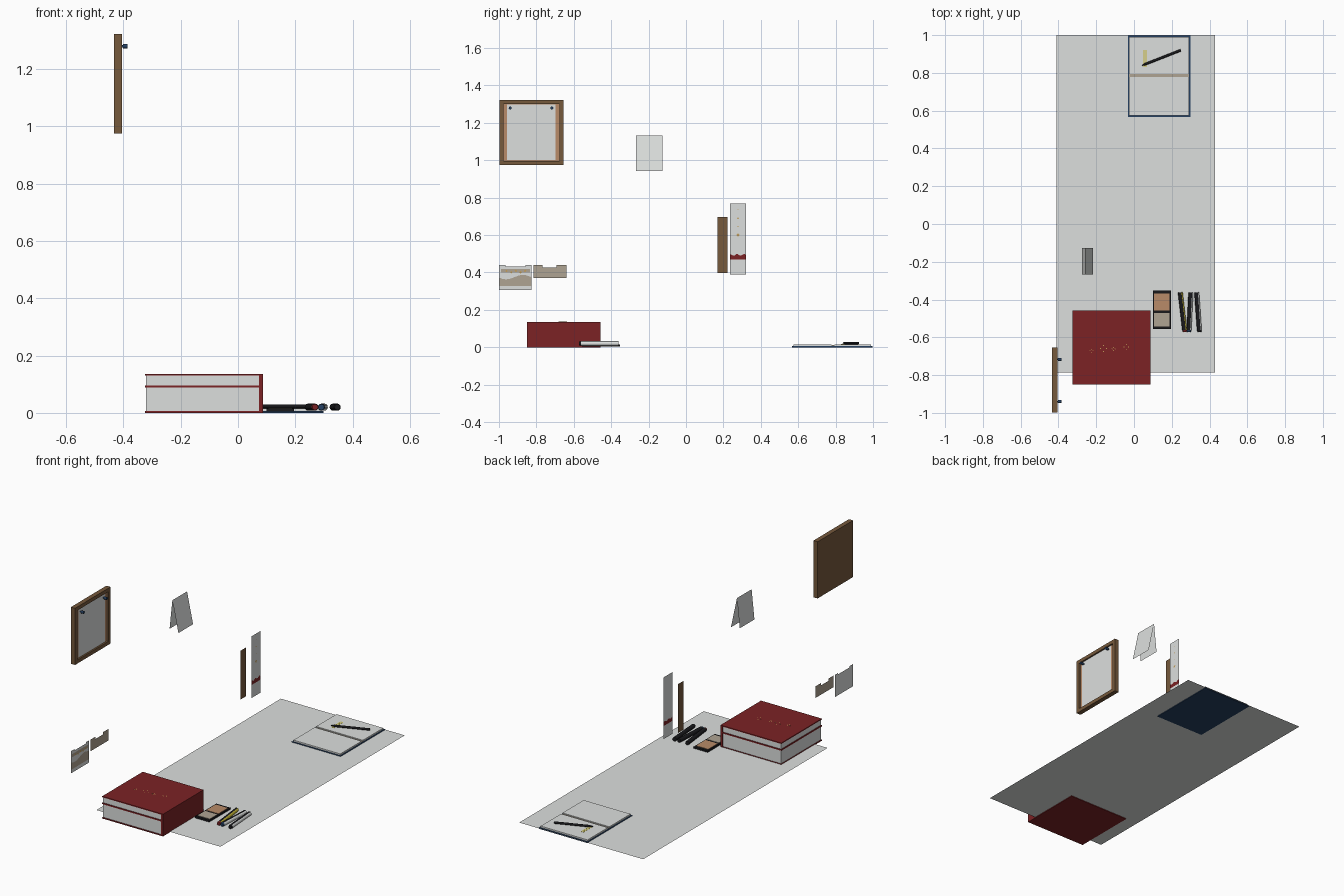
import bpy, bmesh, math
from mathutils import Vector

if "Cube" in bpy.data.objects:
    bpy.data.objects.remove(bpy.data.objects["Cube"])


def mat(name, r, g, b):
    m = bpy.data.materials.new(name)
    m.diffuse_color = (r, g, b, 1)
    m.use_nodes = True
    m.node_tree.nodes["Principled BSDF"].inputs["Base Color"].default_value = m.diffuse_color
    return m


WHITE = mat("paper_white", 0.72, 0.74, 0.73)
RED = mat("deep_red", 0.20, 0.016, 0.018)
WOOD = mat("brown_wood", 0.18, 0.10, 0.045)
CORK = mat("cork_orange", 0.48, 0.26, 0.14)
TAN = mat("tan_grey", 0.43, 0.37, 0.29)
NAVY = mat("navy", 0.018, 0.05, 0.12)
BLACK = mat("black", 0.01, 0.01, 0.012)
YELLOW = mat("yellow", 0.62, 0.52, 0.04)
GOLD = mat("gold", 0.55, 0.34, 0.10)


def finish(name, bm, *mats):
    me = bpy.data.meshes.new(name)
    bm.to_mesh(me)
    bm.free()
    for m in mats:
        me.materials.append(m)
    ob = bpy.data.objects.new(name, me)
    bpy.context.collection.objects.link(ob)
    return ob


def box(name, x, y, z, m):
    """Box from (min, max) ranges."""
    bm = bmesh.new()
    bmesh.ops.create_cube(bm, size=1)
    for v in bm.verts:
        v.co = [(r[0] + r[1]) / 2 + c * (r[1] - r[0]) for r, c in zip((x, y, z), v.co)]
    return finish(name, bm, m)


def sheet(name, pts, m):
    """Single flat polygon."""
    bm = bmesh.new()
    bm.faces.new([bm.verts.new(p) for p in pts])
    return finish(name, bm, m)


def side_sheet(name, x, yz, m):
    """Upright sheet facing +x, outlined in y and z."""
    return sheet(name, [(x, y, z) for y, z in yz], m)


def rect(a, b, c, d):
    return [(a, c), (b, c), (b, d), (a, d)]


def rod(name, a, b, r, m, r2=None, sides=12):
    """Cylinder or cone between two points."""
    a, b = Vector(a), Vector(b)
    bm = bmesh.new()
    bmesh.ops.create_cone(bm, cap_ends=True, segments=sides, radius1=r,
                          radius2=r if r2 is None else r2, depth=(b - a).length)
    rot = (b - a).to_track_quat('Z', 'Y')
    for v in bm.verts:
        v.co = rot @ v.co + (a + b) / 2
    bm.normal_update()
    ob = finish(name, bm, m)
    for p in ob.data.polygons:
        p.use_smooth = len(p.vertices) == 4
    ob.data.set_sharp_from_angle(angle=math.radians(40))
    return ob


# Desk sheet
sheet("desk_sheet", [(x, y, 0.004) for x, y in rect(-0.41, 0.43, -0.785, 1.0)], WHITE)

# Red double book: three boards, two page blocks, one spine
BX, BY = (-0.325, 0.087), (-0.85, -0.458)
for n, z in (("bottom", (0, 0.007)), ("middle", (0.088, 0.096)), ("top", (0.130, 0.136))):
    box(f"book_{n}_board", BX, BY, z, RED)
box("book_spine", (0.074, 0.087), BY, (0.0, 0.136), RED)
for n, z in (("lower", (0.007, 0.088)), ("upper", (0.096, 0.130))):
    box(f"book_{n}_pages", (-0.321, 0.074), (-0.846, -0.462), z, WHITE)

# Gold dots on the top cover
for i, (x, y, s) in enumerate(((-0.225, -0.671, 1), (-0.162, -0.659, 2), (-0.108, -0.661, 1), (-0.04, -0.651, 1.5))):
    for j in range(4):
        a = j * math.pi / 2
        rod(f"cover_dot_{i}_{j}", (x + 0.008 * s * math.cos(a), y + 0.008 * s * math.sin(a), 0.135),
            (x + 0.008 * s * math.cos(a), y + 0.008 * s * math.sin(a), 0.1365), 0.003, GOLD, sides=6)

# Small palette case
box("case_base", (0.10, 0.195), (-0.557, -0.353), (0.0045, 0.015), BLACK)
box("case_upper_panel", (0.107, 0.189), (-0.459, -0.368), (0.014, 0.017), CORK)
box("case_lower_panel", (0.107, 0.189), (-0.543, -0.471), (0.014, 0.017), TAN)

# Three pens: dark barrel with a pale or yellow right side, coloured front plug
for i, (xb, xf, side, plug) in enumerate(((0.245, 0.268, YELLOW, RED), (0.301, 0.291, WHITE, NAVY),
                                          (0.332, 0.346, WHITE, BLACK))):
    back, front = Vector((xb, -0.362, 0.020)), Vector((xf, -0.562, 0.020))
    pen = rod(f"pen_{i}_barrel", front, back, 0.0125, BLACK)
    pen.data.materials.append(side)
    for p in pen.data.polygons:
        if len(p.vertices) == 4 and p.normal.x > 0.3:
            p.material_index = 1
    rod(f"pen_{i}_plug", front + (front - back) * 0.05, front, 0.010, plug, 0.0125)

# Open notebook with a pen and a yellow note
box("notebook_cover", (-0.033, 0.298), (0.567, 0.997), (0, 0.007), NAVY)
box("notebook_spine", (-0.026, 0.291), (0.777, 0.795), (0.006, 0.011), TAN)
for n, y in (("front", (0.574, 0.779)), ("back", (0.793, 0.990))):
    box(f"notebook_{n}_pages", (-0.026, 0.291), y, (0.007, 0.016), WHITE)
rod("notebook_pen", (0.062, 0.847, 0.0225), (0.248, 0.920, 0.0225), 0.0065, BLACK)
rod("notebook_pen_tip", (0.043, 0.8395, 0.0225), (0.062, 0.847, 0.0225), 0.002, BLACK, 0.0065)
for i, x in enumerate((0.050, 0.061)):
    box(f"yellow_note_{i}", (x, x + 0.006), (0.83, 0.922), (0.0155, 0.0166), YELLOW)

# Framed pin board
FY, FZ, W = (-0.998, -0.655), (0.975, 1.322), 0.022
DX = (-0.433, -0.405)
box("board_back", (-0.433, -0.425), FY, FZ, WOOD)
for n, y, z in (("left", (FY[0], FY[0] + W), FZ), ("right", (FY[1] - W, FY[1]), FZ),
                ("top", (FY[0] + W, FY[1] - W), (FZ[1] - W, FZ[1])),
                ("bottom", (FY[0] + W, FY[1] - W), (FZ[0], FZ[0] + W))):
    box(f"board_frame_{n}", DX, y, z, WOOD)
box("board_cork", (-0.426, -0.415), (FY[0] + W, FY[1] - W), (FZ[0] + W, FZ[1] - W), CORK)
side_sheet("board_paper", -0.411, rect(-0.958, -0.698, 1.002, 1.297), WHITE)
for i, y in enumerate((-0.940, -0.717)):
    rod(f"pin_{i}_neck", (-0.415, y, 1.279), (-0.398, y, 1.279), 0.004, NAVY)
    rod(f"pin_{i}_head", (-0.402, y, 1.279), (-0.385, y, 1.279), 0.008, NAVY)

# Folded tent card
Y0, Y1, AP = -0.268, -0.126, (-0.257, 1.132)
for n, (x, z) in (("left", (-0.276, 0.952)), ("right", (-0.216, 0.942))):
    sheet(f"tent_card_{n}", [(x, Y0, z), (x, Y1, z), (AP[0], Y1, AP[1]), (AP[0], Y0, AP[1])], WHITE)

# Two bookmarks
side_sheet("wood_bookmark", -0.102, rect(0.168, 0.221, 0.398, 0.697), WOOD)
BM = -0.073
side_sheet("bookmark_lower", BM, rect(0.235, 0.320, 0.390, 0.470), WHITE)
wave = [(0.320 - 0.085 * i / 10, 0.494 + 0.005 * math.sin(i * math.pi * 0.45)) for i in range(11)]
side_sheet("bookmark_band", BM, [(0.235, 0.470), (0.320, 0.470)] + wave, RED)
side_sheet("bookmark_upper", BM, wave[::-1] + [(0.320, 0.768), (0.235, 0.768)], WHITE)
for i, (z, s) in enumerate(((0.600, 0.009), (0.645, 0.004), (0.690, 0.005), (0.735, 0.003))):
    side_sheet(f"bookmark_ornament_{i}", BM + 0.001,
               [(0.278 - s, z), (0.278, z - s), (0.278 + s, z), (0.278, z + s)], GOLD)

# Two torn ticket pieces
TX = -0.431
side_sheet("ticket_large", TX, [(-1.0, 0.305), (-0.825, 0.305), (-0.825, 0.441), (-0.857, 0.441),
           (-0.857, 0.433), (-0.965, 0.433), (-0.965, 0.441), (-1.0, 0.441)], WHITE)
hill = [(-0.827 - 0.171 * i / 10, 0.375 + 0.012 * math.sin(i * 0.6)) for i in range(11)]
side_sheet("ticket_landscape", TX + 0.001, [(-0.998, 0.327), (-0.827, 0.327)] + hill, TAN)
side_sheet("ticket_strip", TX + 0.001, rect(-0.99, -0.835, 0.400, 0.419), TAN)
for i in range(5):
    y, z = -0.96 + 0.025 * i, 0.408 - 0.007 * (i % 2)
    side_sheet(f"ticket_dot_{i}", TX + 0.002,
               [(y - 0.007, z), (y, z - 0.007), (y + 0.007, z), (y, z + 0.007)], GOLD)
side_sheet("ticket_small", TX + 0.002, [(-0.815, 0.370), (-0.638, 0.370), (-0.638, 0.441), (-0.693, 0.441),
           (-0.693, 0.427), (-0.768, 0.427), (-0.768, 0.441), (-0.815, 0.441)], TAN)
